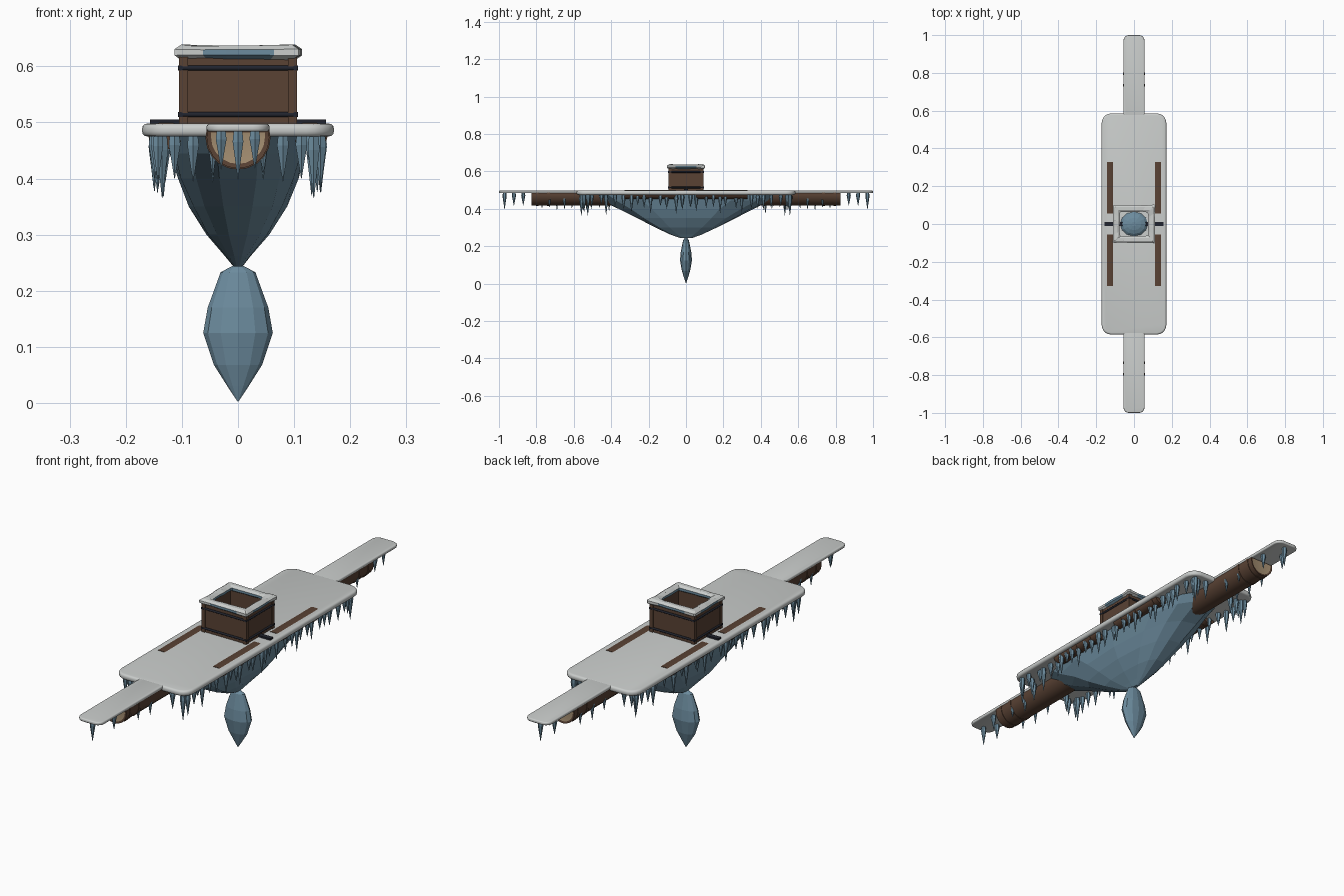
import bpy, bmesh, math, random
from mathutils import Vector, Matrix

random.seed(4)
if "Cube" in bpy.data.objects:
    bpy.data.objects.remove(bpy.data.objects["Cube"])


def material(name, rgb):
    m = bpy.data.materials.new(name)
    m.use_nodes = True
    m.diffuse_color = (*rgb, 1)
    m.node_tree.nodes["Principled BSDF"].inputs["Base Color"].default_value = (*rgb, 1)
    return m


snow = material("snow", (0.59, 0.61, 0.60))
ice = material("blue ice", (0.15, 0.26, 0.34))
wood = material("brown wood", (0.10, 0.054, 0.034))
cut_wood = material("cut wood", (0.37, 0.27, 0.165))
iron = material("dark iron", (0.015, 0.017, 0.026))


def finish(bm, name, *mats, smooth=False):
    bmesh.ops.recalc_face_normals(bm, faces=bm.faces)
    me = bpy.data.meshes.new(name)
    bm.to_mesh(me)
    bm.free()
    ob = bpy.data.objects.new(name, me)
    bpy.context.collection.objects.link(ob)
    for m in mats:
        me.materials.append(m)
    if smooth:
        bpy.ops.object.select_all(action='DESELECT')
        ob.select_set(True)
        bpy.context.view_layer.objects.active = ob
        bpy.ops.object.shade_smooth_by_angle(angle=math.radians(40))


def add_box(bm, centre, size):
    mat = Matrix.Translation(centre) @ Matrix.Diagonal((*size, 1))
    bmesh.ops.create_cube(bm, size=1, matrix=mat)


def slab(name, centre, size, corner, edge):
    """Rounded plate with softened top and bottom edges."""
    bm = bmesh.new()
    add_box(bm, centre, size)
    upright = [e for e in bm.edges if abs(e.verts[0].co.z - e.verts[1].co.z) > 1e-4]
    bmesh.ops.bevel(bm, geom=upright, offset=corner, segments=5, profile=0.5, affect='EDGES')
    bm.normal_update()
    rims = [e for e in bm.edges if abs(e.verts[0].co.z - e.verts[1].co.z) < 1e-5
            and len({round(f.normal.z) for f in e.link_faces}) > 1]
    bmesh.ops.bevel(bm, geom=rims, offset=edge, segments=3, profile=0.5, affect='EDGES')
    finish(bm, name, snow, smooth=True)


def loft(name, rings, sides, mat, jitter=0.0, square=1.0):
    """Stack of (super)elliptical rings (z, rx, ry), flat shaded."""
    bm = bmesh.new()
    rows = []
    for i, (z, rx, ry) in enumerate(rings):
        row = []
        for s in range(sides):
            a = math.tau * s / sides
            k = 1 + random.uniform(-jitter, jitter) * (i > 0)
            c, d = (math.copysign(abs(v) ** square, v) for v in (math.cos(a), math.sin(a)))
            row.append(bm.verts.new((rx * k * c, ry * k * d, z)))
        rows.append(row)
    for a, b in zip(rows, rows[1:]):
        for s in range(sides):
            t = (s + 1) % sides
            bm.faces.new((a[s], a[t], b[t], b[s]))
    bm.faces.new(rows[0])
    bm.faces.new(rows[-1])
    finish(bm, name, mat)


def log(name, centre, rx, rz, length, top, pale_ends=False):
    """Log along y, flattened at the given height, optionally with pale cut ends."""
    bm = bmesh.new()
    mat = (Matrix.Translation(centre) @ Matrix.Diagonal((rx, 1, rz, 1))
           @ Matrix.Rotation(math.pi / 2, 4, 'X'))
    bmesh.ops.create_cone(bm, cap_ends=True, segments=20, radius1=1, radius2=1,
                          depth=length, matrix=mat)
    geom = bm.verts[:] + bm.edges[:] + bm.faces[:]
    bmesh.ops.bisect_plane(bm, geom=geom, plane_co=(0, 0, top),
                           plane_no=(0, 0, 1), clear_outer=True)
    bmesh.ops.holes_fill(bm, edges=bm.edges)
    bm.normal_update()
    if pale_ends:
        ends = [f for f in bm.faces if abs(f.normal.y) > 0.9]
        bmesh.ops.inset_individual(bm, faces=ends, thickness=0.008, depth=-0.002)
        for f in ends:
            f.material_index = 1
    finish(bm, name, wood, cut_wood, smooth=True)


# Snow-covered deck and its two end planks
slab("deck", (0, 0, 0.4865), (0.342, 1.17, 0.023), 0.05, 0.009)
for side, tag in ((-1, "front"), (1, "back")):
    slab(tag + "_plank", (0, side * 0.775, 0.4905), (0.112, 0.45, 0.014), 0.03, 0.005)

# Central beam with raised bark hoops near each end
log("beam", (0, 0, 0.473), 0.056, 0.055, 1.65, 0.488, pale_ends=True)
for side, tag in ((-1, "front"), (1, "back")):
    for i, y in enumerate((0.795, 0.735)):
        log(f"{tag}_beam_hoop_{i}", (0, side * y, 0.473), 0.058, 0.057, 0.014, 0.488)

# Side rails breaking through the snow, hooped underneath
for sx, lr in ((-1, "right"), (1, "left")):
    for sy, fb in ((-1, "front"), (1, "back")):
        log(f"{fb}_{lr}_rail", (sx * 0.128, sy * 0.192, 0.478), 0.03, 0.024, 0.275, 0.4995)
        for i, y in enumerate((0.10, 0.19, 0.30)):
            log(f"{fb}_{lr}_rail_hoop_{i}", (sx * 0.128, sy * y, 0.478),
                0.032, 0.026, 0.008, 0.497)

# Faceted ice keel
loft("ice_keel", [(0.478, 0.130, 0.51), (0.445, 0.121, 0.455), (0.40, 0.108, 0.36),
                  (0.35, 0.087, 0.265), (0.30, 0.056, 0.17), (0.262, 0.023, 0.085),
                  (0.243, 0.008, 0.03)], 14, ice, 0.03, 0.8)

# Hanging ice crystal
loft("ice_crystal", [(0.246, 0.006, 0.004), (0.241, 0.016, 0.009), (0.233, 0.031, 0.015),
                     (0.170, 0.054, 0.028), (0.125, 0.062, 0.032), (0.068, 0.043, 0.022),
                     (0.030, 0.019, 0.010), (0.003, 0.001, 0.001)], 12, ice)

# Open basket: four walls and corner posts
bm = bmesh.new()
for s in (-1, 1):
    add_box(bm, (s * 0.096, 0, 0.558), (0.012, 0.176, 0.124))
    add_box(bm, (0, s * 0.084, 0.558), (0.192, 0.012, 0.124))
    for t in (-1, 1):
        add_box(bm, (s * 0.097, t * 0.086, 0.558), (0.016, 0.016, 0.126))
finish(bm, "basket", wood)


def square_ring(name, rx, ry, z, r, mat):
    """Round bars along the four sides of a rectangle."""
    bm = bmesh.new()
    for s in (-1, 1):
        for axis, half, at in (('Y', rx, (0, s * ry, z)), ('X', ry, (s * rx, 0, z))):
            m = Matrix.Translation(at) @ Matrix.Rotation(math.pi / 2, 4, axis)
            bmesh.ops.create_cone(bm, cap_ends=True, segments=10, radius1=r, radius2=r,
                                  depth=2 * half + 2 * r, matrix=m)
    finish(bm, name, mat, smooth=True)


square_ring("upper_band", 0.102, 0.091, 0.597, 0.0045, iron)
square_ring("lower_band", 0.102, 0.091, 0.514, 0.0045, iron)

# Iron cross bar under the basket
bm = bmesh.new()
add_box(bm, (0, 0, 0.5015), (0.314, 0.02, 0.007))
finish(bm, "cross_bar", iron)

# Lumpy snow rim on the basket: snow on top, ice inside and mid-side outside
bm = bmesh.new()
corners = [(-1, -1), (1, -1), (1, 1), (-1, 1)]
rings = []
for c, n in zip(corners, corners[1:] + corners[:1]):
    for k in range(6):
        p = Vector(c).lerp(Vector(n), (k + 0.12) / 5.24)
        grow = random.uniform(0.9, 1.1) * (1.06 if k in (0, 5) else 0.96)
        ring = []
        for j in range(8):
            a = math.tau * (j + 0.5) / 8
            out = 0.020 * grow * math.cos(a)
            ring.append(bm.verts.new((p.x * (0.093 + out), p.y * (0.082 + out),
                                      0.625 + 0.0135 * grow * math.sin(a))))
        rings.append(ring)
for i, (a, b) in enumerate(zip(rings, rings[1:] + rings[:1])):
    middle = i % 6 in (1, 2, 3)
    for j in range(8):
        f = bm.faces.new((a[j], a[(j + 1) % 8], b[(j + 1) % 8], b[j]))
        f.material_index = int(j in (3, 4) or (middle and j in (6, 7)))
finish(bm, "snow_rim", snow, ice)

# Ice mound on the basket floor
loft("ice_mound", [(0.497, 0.074, 0.066), (0.508, 0.06, 0.053), (0.516, 0.038, 0.033),
                   (0.520, 0.013, 0.012)], 12, ice)


def icicles(name, spots):
    """Six-sided spikes (x, y, top, length, radius), widest a quarter of the way down."""
    bm = bmesh.new()
    for x, y, top, length, r in spots:
        for lower, upper, start, end in ((r, r * 0.8, 0, 0.25), (r * 0.55, r, 0.25, 0.6),
                                         (0.0006, r * 0.55, 0.6, 1)):
            m = Matrix.Translation((x, y, top - length * (start + end) / 2))
            bmesh.ops.create_cone(bm, cap_ends=True, segments=6, radius1=lower, radius2=upper,
                                  depth=length * (end - start), matrix=m)
    bmesh.ops.remove_doubles(bm, verts=bm.verts, dist=1e-5)
    finish(bm, name, ice)


# Icicles along the long sides, the deck ends and the plank edges
rnd = random.uniform
for sx, lr in ((-1, "right"), (1, "left")):
    icicles(lr + "_deck_icicles", [
        (sx * rnd(0.128, 0.15), -0.54 + 0.04 * i + rnd(-0.01, 0.01), 0.48,
         rnd(0.055, 0.085) + 0.03 * (i % 3 == 0), rnd(0.010, 0.012)) for i in range(28)])
for sy, fb in ((-1, "front"), (1, "back")):
    icicles(fb + "_deck_icicles", [
        (sx * x, sy * rnd(0.52, 0.56), 0.48, length, 0.012)
        for sx in (-1, 1) for x, length in ((0.08, 0.085), (0.113, 0.08), (0.135, 0.115))])
    icicles(fb + "_plank_icicles", [
        (x, sy * y, 0.488, length, 0.011) for x, y, length in
        ((0.0, 0.97, 0.09), (-0.03, 0.92, 0.072), (0.03, 0.87, 0.07),
         (-0.045, 0.77, 0.085), (0.045, 0.73, 0.08), (-0.045, 0.69, 0.095),
         (0.045, 0.65, 0.09), (-0.045, 0.61, 0.085))])
